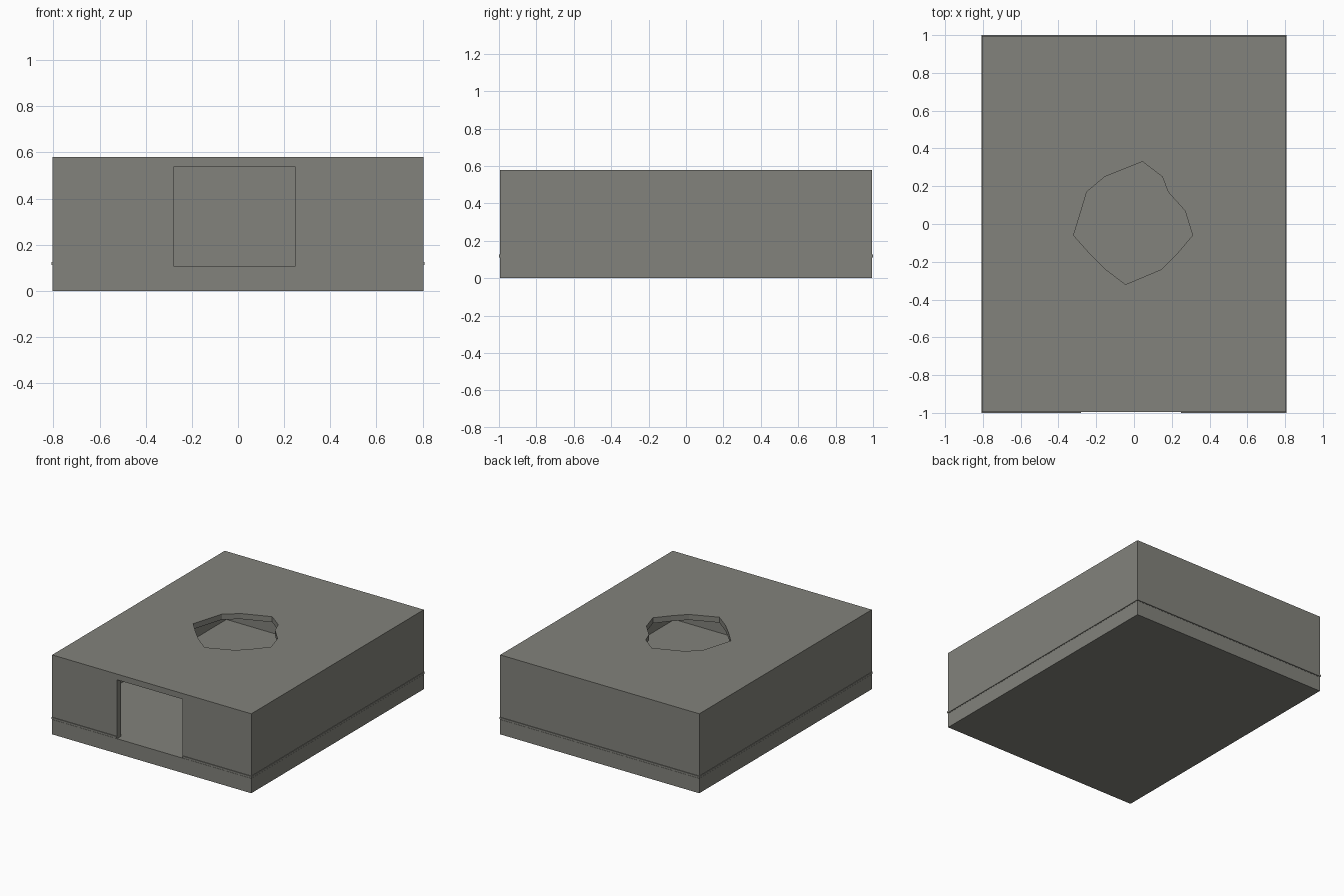
import bpy, bmesh

if "Cube" in bpy.data.objects:
    bpy.data.objects.remove(bpy.data.objects["Cube"])

HX, HY, H = 0.804, 0.995, 0.58      # outer half sizes and height
FLOOR, WALL, ROOF = 0.108, 0.047, 0.04

grey = bpy.data.materials.new("warm_grey")
grey.diffuse_color = (0.225, 0.225, 0.2, 1)
grey.use_nodes = True
grey.node_tree.nodes["Principled BSDF"].inputs["Base Color"].default_value = grey.diffuse_color


def finish(name, bm):
    bmesh.ops.recalc_face_normals(bm, faces=bm.faces)
    me = bpy.data.meshes.new(name)
    bm.to_mesh(me)
    bm.free()
    me.materials.append(grey)
    ob = bpy.data.objects.new(name, me)
    bpy.context.collection.objects.link(ob)
    return ob


def prism(name, outline, z0, z1):
    """Vertical prism from an outline of (x, y) points."""
    bm = bmesh.new()
    face = bm.faces.new([bm.verts.new((x, y, z0)) for x, y in outline])
    top = bmesh.ops.extrude_face_region(bm, geom=[face])["geom"]
    for v in top:
        if isinstance(v, bmesh.types.BMVert):
            v.co.z = z1
    return finish(name, bm)


def box(name, x0, x1, y0, y1, z0, z1):
    return prism(name, [(x0, y0), (x1, y0), (x1, y1), (x0, y1)], z0, z1)


def cut(target, cutter):
    cutter.hide_render = True
    mod = target.modifiers.new("cut", 'BOOLEAN')
    mod.operation = 'DIFFERENCE'
    mod.solver = 'EXACT'
    mod.object = cutter
    bpy.context.view_layer.objects.active = target
    bpy.ops.object.modifier_apply(modifier=mod.name)


# Base slab, whose top is the interior floor
base = box("base", -HX, HX, -HY, HY, 0, FLOOR)

# Hollow cover with open underside
cover = box("cover", -HX, HX, -HY, HY, FLOOR + 0.001, H)
cavity = box("cavity_cutter", -HX + WALL, HX - WALL, -HY + WALL, HY - WALL,
             -0.1, H - ROOF)

# Thin seam bead around the joint
seam = box("seam_bead", -HX - 0.004, HX + 0.004, -HY - 0.005, HY + 0.005,
           0.112, 0.126)

# Doorway in the front and irregular roof opening
door = box("door_cutter", -0.28, 0.25, -1.1, -0.9, 0.05, 0.538)
rim = [(0.045, 0.33), (-0.155, 0.25), (-0.25, 0.17), (-0.28, 0.07),
       (-0.32, -0.06), (-0.235, -0.155), (-0.15, -0.24), (-0.045, -0.32),
       (0.145, -0.24), (0.23, -0.155), (0.31, -0.06), (0.27, 0.07),
       (0.18, 0.17), (0.15, 0.25)]
hole = prism("roof_hole_cutter", rim, 0.5, 0.7)

for part in (cover, seam):
    cut(part, cavity)
    cut(part, door)
cut(cover, hole)

for helper in (cavity, door, hole):
    bpy.data.objects.remove(helper)
